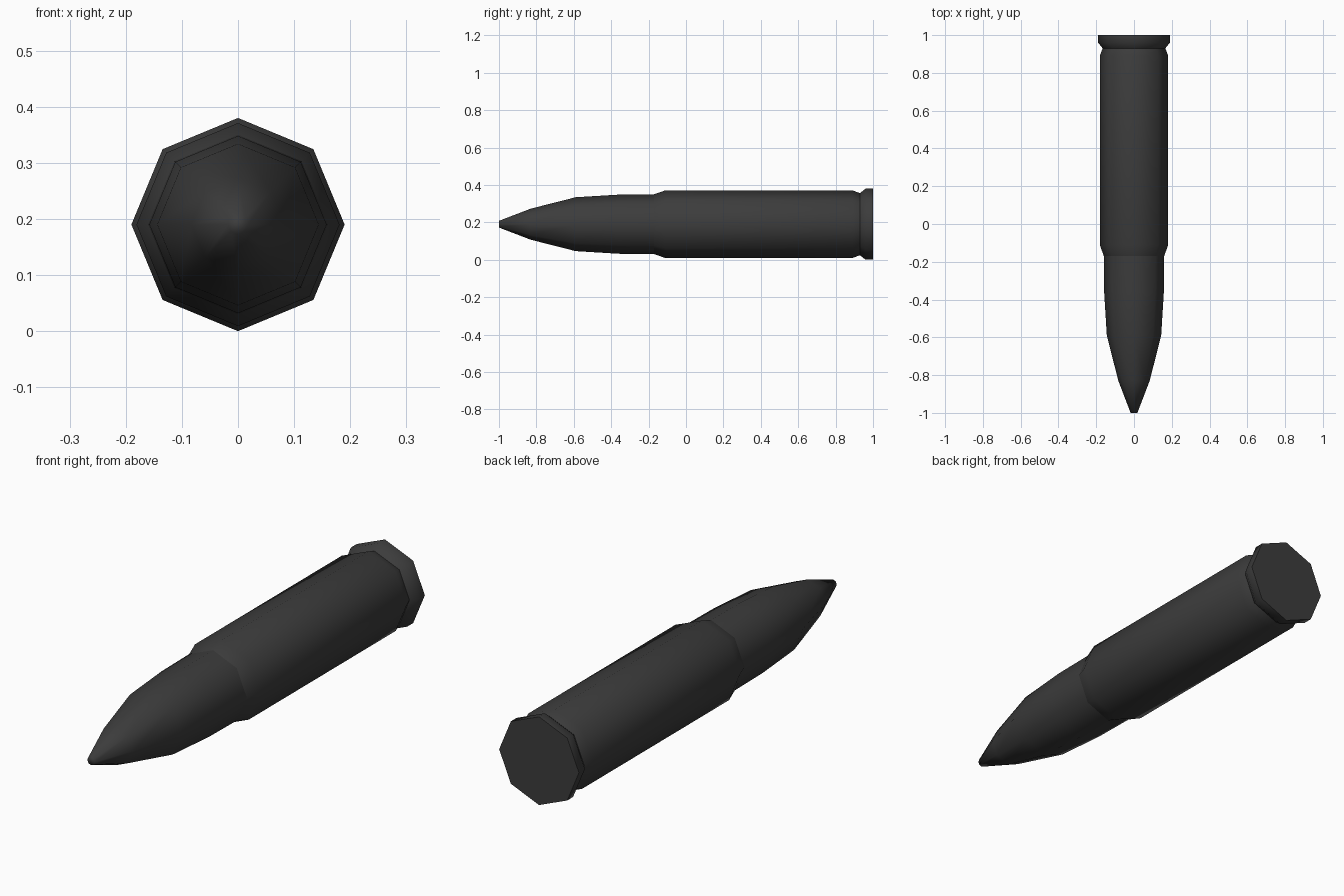
import bpy, bmesh, math

cube = bpy.data.objects.get("Cube")
if cube:
    bpy.data.objects.remove(cube, do_unlink=True)

SIDES = 8
AXIS_Z = 0.19

# Single dark metal colour
metal = bpy.data.materials.new("dark_metal")
metal.use_nodes = True
colour = (0.045, 0.045, 0.045, 1)
metal.diffuse_color = colour
metal.node_tree.nodes["Principled BSDF"].inputs["Base Color"].default_value = colour


def lathe(name, profile, cap_front=False, cap_back=False):
    """Turn a (y, radius) profile around the long axis."""
    bm = bmesh.new()
    rings = []
    for y, r in profile:
        angles = [2 * math.pi * i / SIDES for i in range(SIDES)]
        rings.append([bm.verts.new((r * math.cos(a), y, AXIS_Z + r * math.sin(a)))
                      for a in angles])
    for a, b in zip(rings, rings[1:]):
        for i in range(SIDES):
            j = (i + 1) % SIDES
            bm.faces.new((a[i], a[j], b[j], b[i]))
    if cap_front:
        bm.faces.new(rings[0][::-1])
    if cap_back:
        bm.faces.new(rings[-1])
    # Point every face away from the axis or out of its end
    bm.normal_update()
    for f in bm.faces:
        c = f.calc_center_median()
        out = f.normal.x * c.x + f.normal.z * (c.z - AXIS_Z)
        if len(f.verts) == SIDES:
            out = f.normal.y * c.y
        if out < 0:
            f.normal_flip()
    mesh = bpy.data.meshes.new(name)
    bm.to_mesh(mesh)
    bm.free()
    mesh.materials.append(metal)
    obj = bpy.data.objects.new(name, mesh)
    bpy.context.collection.objects.link(obj)
    bpy.ops.object.select_all(action='DESELECT')
    obj.select_set(True)
    bpy.context.view_layer.objects.active = obj
    bpy.ops.object.shade_smooth_by_angle(angle=math.radians(75))
    return obj


# Pointed nose with a tiny flat tip
lathe("pointed_nose", [(-1, 0.018), (-0.83, 0.083), (-0.59, 0.144),
                       (-0.36, 0.158), (-0.17, 0.16)], cap_front=True)

# Shoulder, straight casing and extraction groove
lathe("casing", [(-0.17, 0.16), (-0.11, 0.181), (0.89, 0.181), (0.93, 0.166)])

# Rim with flat base
lathe("base_rim", [(0.93, 0.166), (0.96, 0.19), (1, 0.19)], cap_back=True)
